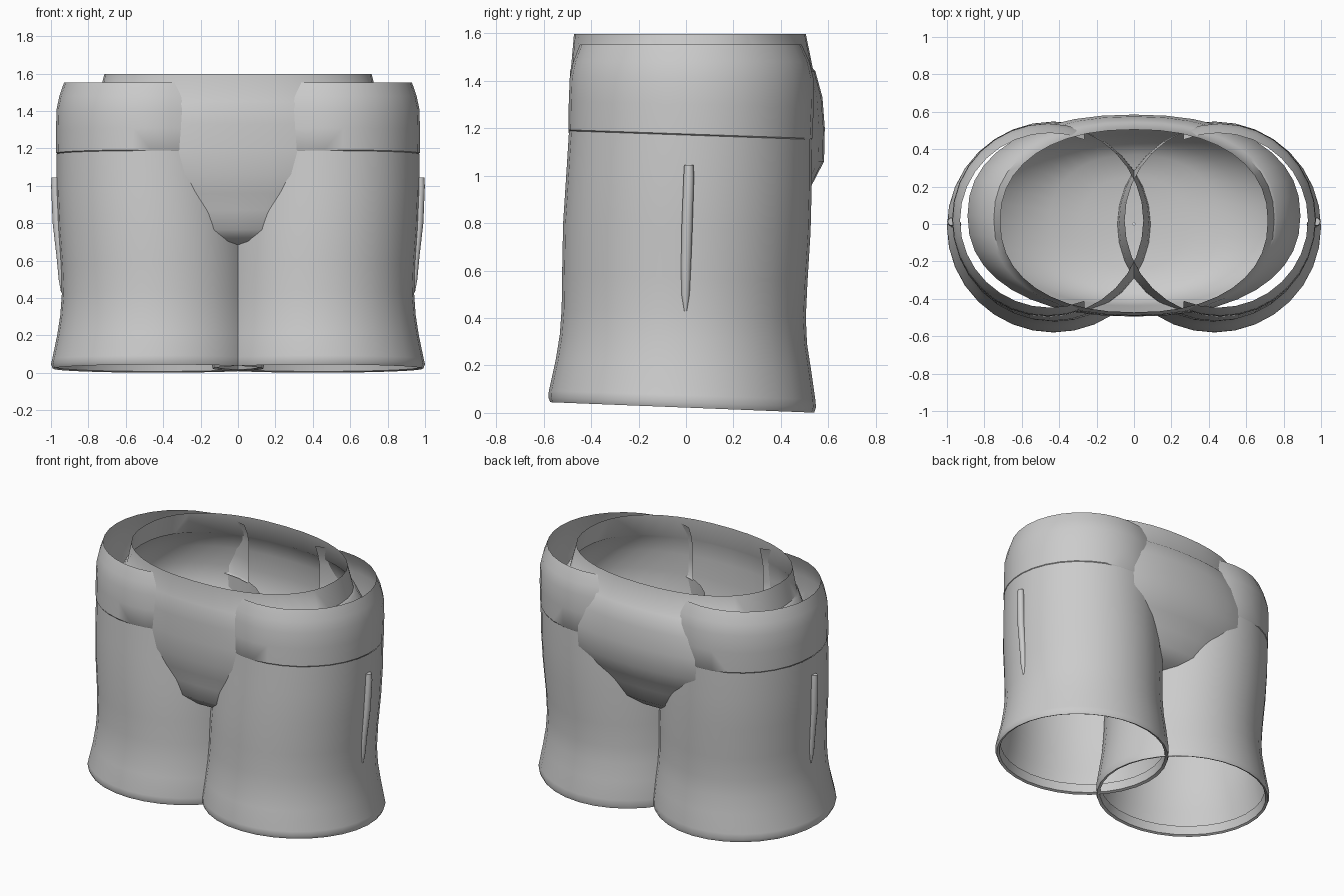
import bpy, bmesh, math

grey = bpy.data.materials.new("plain grey")
grey.diffuse_color = (0.6, 0.6, 0.6, 1)


def loft(name, rings, cap=False, keep=None):
    """Skin a list of rings; optionally cap the ends or keep only some faces."""
    bm = bmesh.new()
    rows = [[bm.verts.new(p) for p in r] for r in rings]
    n = len(rows[0])
    for a, b in zip(rows, rows[1:]):
        for i in range(n):
            j = (i + 1) % n
            bm.faces.new((a[i], a[j], b[j], b[i]))
    if cap:
        bm.faces.new(rows[0])
        bm.faces.new(rows[-1])
    bmesh.ops.recalc_face_normals(bm, faces=bm.faces)
    if keep:
        bad = [f for f in bm.faces if not keep(f.calc_center_median())]
        bmesh.ops.delete(bm, geom=bad, context='FACES')
    me = bpy.data.meshes.new(name)
    bm.to_mesh(me)
    bm.free()
    me.materials.append(grey)
    ob = bpy.data.objects.new(name, me)
    bpy.context.collection.objects.link(ob)
    bpy.ops.object.select_all(action='DESELECT')
    bpy.context.view_layer.objects.active = ob
    ob.select_set(True)
    bpy.ops.object.shade_smooth_by_angle(angle=math.radians(40))
    return ob


def oval(x0, x1, y0, y1, z, tilt=0.0, n=32, power=2.0):
    """Oval ring; tilt drops the back edge, power squares the outline."""
    cx, cy, rx, ry = (x0 + x1) / 2, (y0 + y1) / 2, (x1 - x0) / 2, (y1 - y0) / 2
    pts = []
    for i in range(n):
        a = 2 * math.pi * i / n
        c, s = math.cos(a), math.sin(a)
        px = math.copysign(abs(c) ** (2 / power), c)
        py = math.copysign(abs(s) ** (2 / power), s)
        pts.append((cx + rx * px, cy + ry * py, z - tilt * s))
    return pts


def mirrored(ring, side):
    return [(x * side, y, z) for x, y, z in ring]


# x inner, x outer, y front, y back, z, tilt (starts with the folded-in hem)
LEG = [(-0.11, 0.965, -0.545, 0.515, 0.09, 0.02),
       (-0.115, 0.975, -0.555, 0.525, 0.03, 0.022),
       (-0.135, 0.99, -0.572, 0.54, 0.023, 0.022),
       (-0.14, 1.0, -0.58, 0.548, 0.045, 0.02),
       (-0.14, 0.993, -0.578, 0.545, 0.075, 0.018),
       (-0.125, 0.967, -0.55, 0.527, 0.2, 0.018),
       (-0.11, 0.95, -0.532, 0.51, 0.31, 0.018),
       (-0.1, 0.942, -0.524, 0.505, 0.42, 0.018),
       (-0.095, 0.947, -0.522, 0.512, 0.57, 0.018),
       (-0.08, 0.962, -0.518, 0.525, 0.78, 0.018),
       (-0.06, 0.97, -0.505, 0.53, 0.98, 0.018),
       (-0.05, 0.97, -0.493, 0.53, 1.17, 0.018)]

BAND = [(-0.045, 0.957, -0.485, 0.522, 1.162, 0.018),
        (-0.05, 0.972, -0.496, 0.533, 1.175, 0.018),
        (-0.05, 0.973, -0.494, 0.538, 1.3, 0.01),
        (-0.05, 0.97, -0.49, 0.537, 1.41, 0.0),
        (-0.045, 0.955, -0.475, 0.52, 1.48, 0.0),
        (-0.03, 0.93, -0.447, 0.487, 1.553, 0.0)]

for side, label in ((1, "right"), (-1, "left")):
    # trouser leg, open at both ends
    loft(label + "_leg", [mirrored(oval(*r), side) for r in LEG])
    # band around the upper thigh, ending where it meets the hips
    loft(label + "_thigh_band", [mirrored(oval(*r), side) for r in BAND],
         keep=lambda c: abs(c.x) > 0.28)
    # raised side seam, sinking into the leg towards the bottom
    seam = []
    for x, y, z, r in ((0.94, -0.002, 0.43, 0.006), (0.941, -0.002, 0.5, 0.018),
                       (0.948, 0.0, 0.62, 0.022), (0.967, 0.005, 0.8, 0.024),
                       (0.976, 0.012, 1.0, 0.023), (0.976, 0.012, 1.045, 0.02)):
        seam.append(mirrored(oval(x - r, x + r, y - r, y + r, z, n=10), side))
    loft(label + "_side_seam", seam, cap=True)

# hip shell: waist strip, then a wide bowl inside the legs
# half width, y front, y back, z
HIPS = [(0.715, -0.472, 0.505, 1.597), (0.75, -0.485, 0.535, 1.45),
        (0.765, -0.489, 0.545, 1.44), (0.83, -0.492, 0.575, 1.33),
        (0.89, -0.495, 0.585, 1.2), (0.88, -0.489, 0.582, 1.06),
        (0.82, -0.465, 0.53, 0.96), (0.74, -0.438, 0.48, 0.87),
        (0.6, -0.42, 0.44, 0.765), (0.45, -0.36, 0.37, 0.705),
        (0.28, -0.24, 0.25, 0.67), (0.1, -0.09, 0.1, 0.66),
        (0.005, -0.005, 0.005, 0.658)]
loft("hips", [oval(-x, x, f, b, z, n=40, power=2.25) for x, f, b, z in HIPS])
